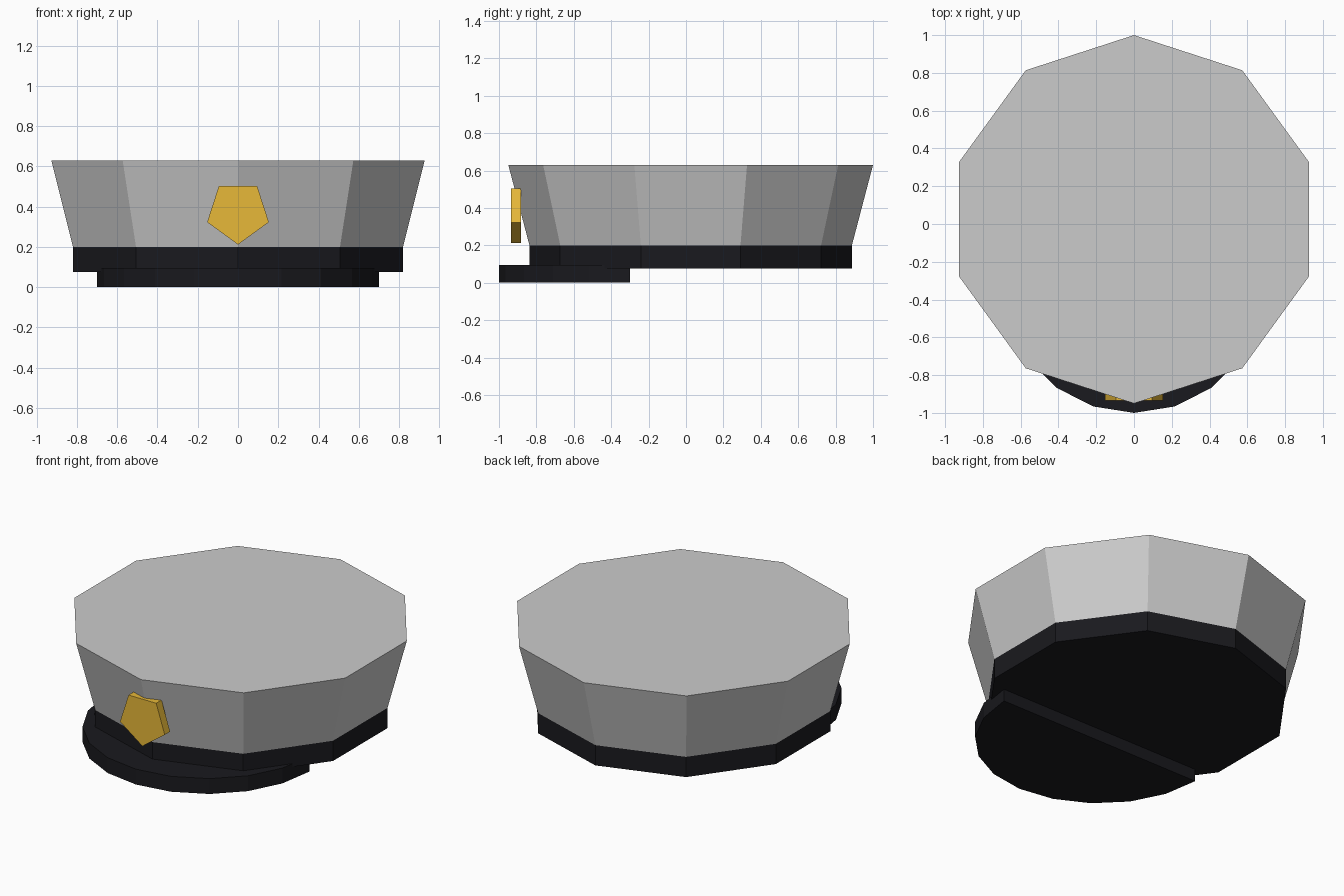
import bpy, bmesh
from math import sin, cos, pi

if "Cube" in bpy.data.objects:
    bpy.data.objects.remove(bpy.data.objects["Cube"])


def material(name, color):
    m = bpy.data.materials.new(name)
    m.diffuse_color = (*color, 1)
    m.use_nodes = True
    m.node_tree.nodes["Principled BSDF"].inputs["Base Color"].default_value = m.diffuse_color
    return m


def loft(name, rings, mat=None):
    """Closed solid between two matching outlines."""
    bm = bmesh.new()
    a, b = [[bm.verts.new(p) for p in ring] for ring in rings]
    bm.faces.new(a)
    bm.faces.new(b)
    n = len(a)
    for i in range(n):
        j = (i + 1) % n
        bm.faces.new((a[i], a[j], b[j], b[i]))
    bmesh.ops.recalc_face_normals(bm, faces=bm.faces)
    me = bpy.data.meshes.new(name)
    bm.to_mesh(me)
    bm.free()
    ob = bpy.data.objects.new(name, me)
    bpy.context.collection.objects.link(ob)
    if mat:
        me.materials.append(mat)
    return ob


def decagon(r, z):
    return [(r * sin(i * pi / 5), 0.025 + r * cos(i * pi / 5), z) for i in range(10)]


def half_disc(z):
    return [(0.7 * cos(i * pi / 10), -0.3 - 0.7 * sin(i * pi / 10), z) for i in range(11)]


def pentagon(y):
    return [(0.161 * sin(i * 2 * pi / 5), y, 0.373 - 0.161 * cos(i * 2 * pi / 5)) for i in range(5)]


black = material("black", (0.01, 0.01, 0.013))
gold = material("gold", (0.8, 0.48, 0.04))

# Flared cloth crown
loft("crown", [decagon(0.862, 0.2), decagon(0.975, 0.63)])
# Dark head band
loft("band", [decagon(0.862, 0.075), decagon(0.862, 0.205)], black)
# Half-round visor
loft("visor", [half_disc(0), half_disc(0.095)], black)
# Pentagonal badge, partly sunk into the crown
loft("badge", [pentagon(-0.935), pentagon(-0.883)], gold)
